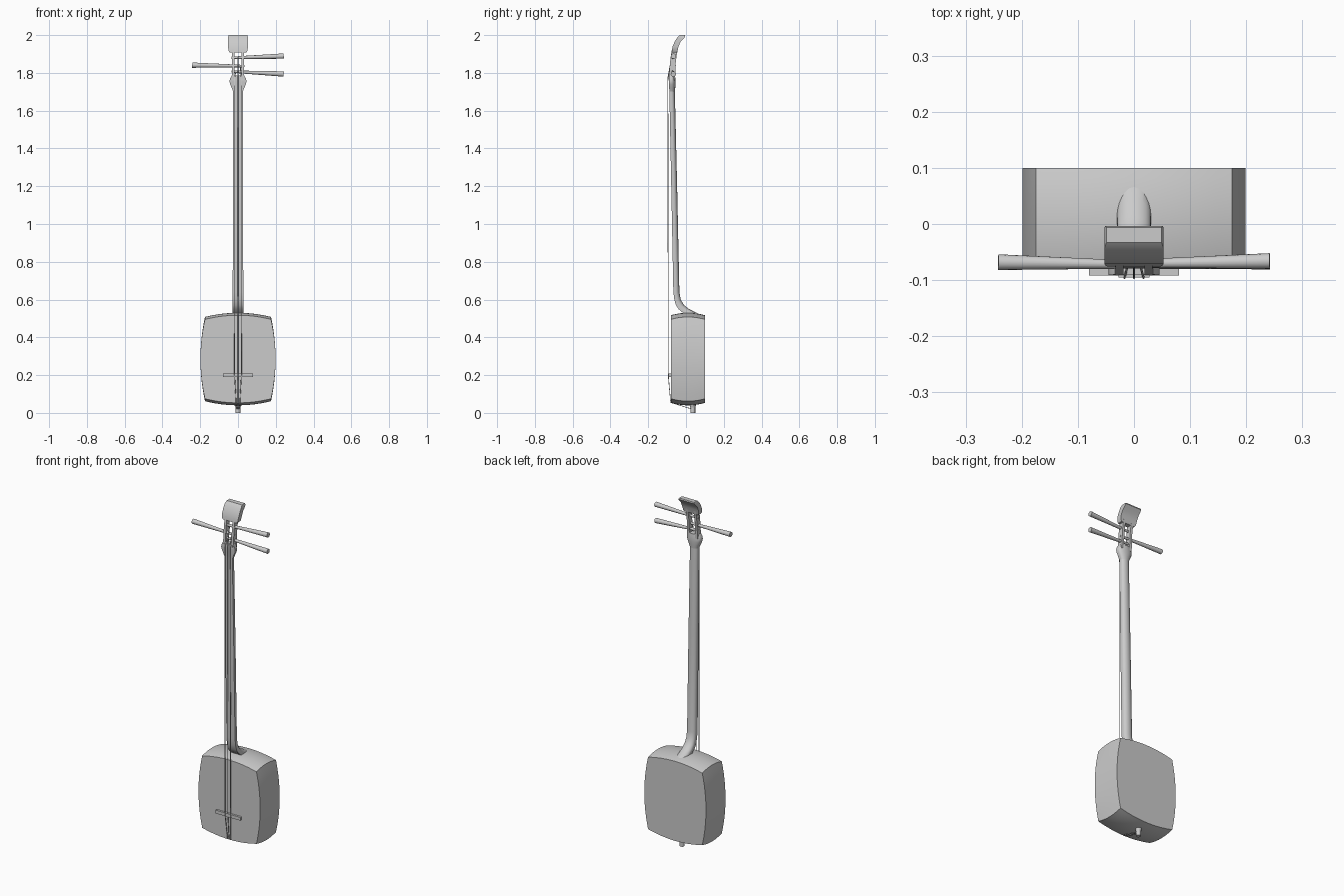
import bpy, bmesh, math
from mathutils import Vector

if "Cube" in bpy.data.objects:
    bpy.data.objects.remove(bpy.data.objects["Cube"])


def finish(bm, name, angle=40):
    bmesh.ops.recalc_face_normals(bm, faces=bm.faces)
    me = bpy.data.meshes.new(name)
    bm.to_mesh(me)
    bm.free()
    ob = bpy.data.objects.new(name, me)
    bpy.context.collection.objects.link(ob)
    bpy.ops.object.select_all(action='DESELECT')
    ob.select_set(True)
    bpy.context.view_layer.objects.active = ob
    bpy.ops.object.shade_smooth_by_angle(angle=math.radians(angle))
    return ob


def skin(name, rings, angle=40):
    """Bridge rings of points and cap both ends."""
    bm = bmesh.new()
    vs = [[bm.verts.new(p) for p in r] for r in rings]
    n = len(vs[0])
    for a, b in zip(vs, vs[1:]):
        for i in range(n):
            j = (i + 1) % n
            bm.faces.new((a[i], a[j], b[j], b[i]))
    bm.faces.new(vs[0])
    bm.faces.new(vs[-1])
    return finish(bm, name, angle)


def loft(name, stations, cx=0, rounded=True, angle=40):
    """Stations (z, y_front, y_back, half_width): flat front, round or square back."""
    rings = []
    for z, yf, yb, w in stations:
        ring = [(cx - w, yf, z), (cx + w, yf, z)]
        if rounded:
            ym = yf * .6 + yb * .4
            for i in range(13):
                a = math.pi * i / 12
                ring.append((cx + w * math.cos(a), ym + (yb - ym) * math.sin(a), z))
        else:
            ring += [(cx + w, yb, z), (cx - w, yb, z)]
        rings.append(ring)
    return skin(name, rings, angle)


def rod(name, a, b, ra, rb, sides=16):
    """Tapered rod between two points."""
    a, b = Vector(a), Vector(b)
    q = (b - a).to_track_quat('Z', 'Y')
    rings = []
    for c, r in ((a, ra), (b, rb)):
        rings.append([c + q @ Vector((r * math.cos(t), r * math.sin(t), 0))
                      for t in (2 * math.pi * i / sides for i in range(sides))])
    return skin(name, rings)


def box(name, x0, x1, y0, y1, z0, z1):
    return loft(name, [(z0, y0, y1, (x1 - x0) / 2), (z1, y0, y1, (x1 - x0) / 2)],
                (x0 + x1) / 2, False)


# Body: bulged square outline, crowned a little from front to back
def body_ring(y):
    t = (y - .01) / .09
    drop = .013 * t * t
    cx, cz = .175, .223 - drop
    pts = []
    N = 12
    for i in range(N):                       # top edge, left to right
        u = -1 + 2 * i / N
        pts.append((cx * u, cz + .022 * (1 - u * u)))
    for i in range(N):                       # right edge, downwards
        u = 1 - 2 * i / N
        pts.append((cx + .024 * (1 - u * u), cz * u))
    pts += [(-x, -z) for x, z in pts]
    return [(x, y, z + .285) for x, z in pts]


skin("body", [body_ring(-.08 + .18 * i / 10) for i in range(11)], 65)

# Neck curving back into the top of the body
loft("neck", [(.50, .0, .078, .031), (.522, -.008, .072, .031), (.535, -.022, .045, .030),
              (.55, -.040, .015, .030), (.57, -.053, -.010, .029), (.60, -.062, -.028, .028),
              (.64, -.067, -.035, .028), (1.2, -.078, -.047, .027), (1.74, -.089, -.060, .025)])

# Swollen collar below the peg box, with the string nut
loft("neck_collar", [(1.70, -.088, -.059, .025), (1.72, -.089, -.057, .033),
                     (1.74, -.090, -.055, .042), (1.755, -.091, -.055, .045),
                     (1.77, -.091, -.056, .042), (1.785, -.090, -.058, .034)])
box("nut", -.028, .028, -.095, -.075, 1.768, 1.78)

# Peg box side rails
for side, s in (("left", -1), ("right", 1)):
    loft("peg_box_rail_" + side,
         [(1.76, -.092, -.058, .007), (1.80, -.089, -.057, .007), (1.86, -.084, -.054, .007),
          (1.90, -.079, -.048, .007), (1.93, -.073, -.042, .007)], s * .026, False)

# Flared head curling backwards
loft("head", [(1.908, -.076, -.048, .044), (1.916, -.075, -.045, .050), (1.94, -.071, -.040, .053),
              (1.965, -.060, -.028, .053), (1.982, -.050, -.012, .053), (1.993, -.041, -.004, .052),
              (2.0, -.033, -.006, .049)], 0, False, 35)

# Tuning pegs through the peg box
for name, s, z0, z1, y in (("peg_upper", 1, 1.880, 1.889, -.066), ("peg_middle", -1, 1.836, 1.841, -.068),
                           ("peg_lower", 1, 1.807, 1.794, -.067)):
    rod(name, (-s * .034, y - .005, z0), (s * .242, y, z1), .006, .014)

# Bridge on the front skin
loft("bridge", [(.189, -.092, -.078, .08), (.208, -.092, -.078, .08)], 0, False)

# Tail spike and its collar
rod("tail_spike", (0, .036, 0), (0, .036, .08), .013, .013)
rod("tail_collar", (0, .036, .028), (0, .036, .06), .013, .022)

# Strings from tail, over bridge and nut, to the pegs
for i, zp in ((-1, 1.807), (0, 1.88), (1, 1.838)):
    path = [(i * .005, .026, .022), (i * .010, -.081, .055), (i * .018, -.094, .2),
            (i * .017, -.096, 1.775), (i * .012, -.077, zp)]
    cu = bpy.data.curves.new("string", 'CURVE')
    cu.dimensions = '3D'
    cu.bevel_depth = .002
    cu.bevel_resolution = 1
    sp = cu.splines.new('POLY')
    sp.points.add(len(path) - 1)
    for p, co in zip(sp.points, path):
        p.co = (*co, 1)
    bpy.context.collection.objects.link(bpy.data.objects.new("string_%d" % (i + 2), cu))
